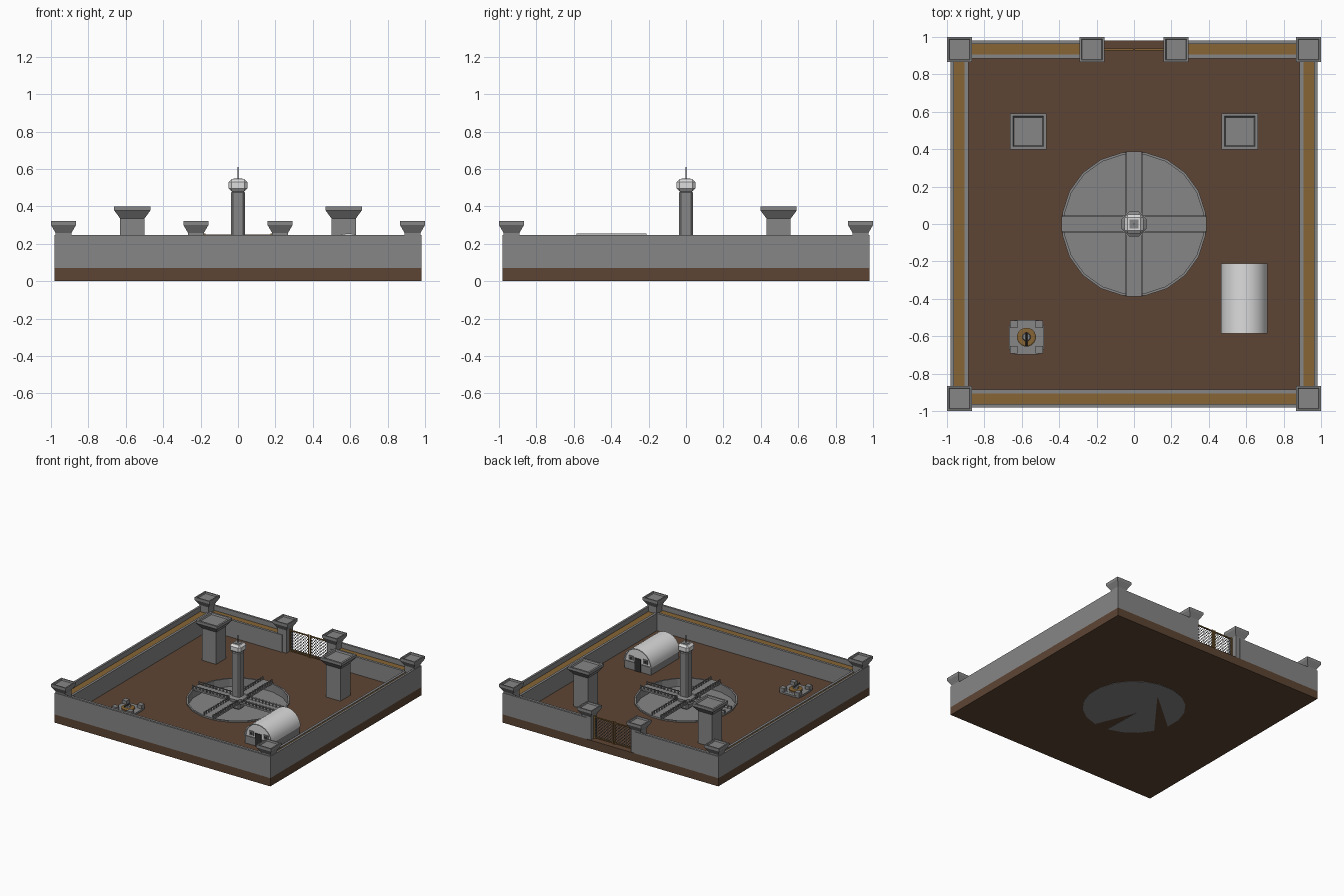
import bpy, bmesh, math
from mathutils import Matrix, Vector

if "Cube" in bpy.data.objects:
    bpy.data.objects.remove(bpy.data.objects["Cube"])


def material(name, r, g, b):
    m = bpy.data.materials.new(name)
    m.use_nodes = True
    m.diffuse_color = (r, g, b, 1)
    m.node_tree.nodes["Principled BSDF"].inputs["Base Color"].default_value = (r, g, b, 1)
    return m


STONE = material("stone grey", .24, .24, .24)
EARTH = material("earth brown", .11, .06, .034)
WOOD = material("ochre wood", .24, .13, .035)
PALE = material("pale metal", .72, .72, .72)
WIRE = material("wire grey", .16, .16, .16)
DARK = material("dark opening", .03, .03, .03)


def finish(name, bm, mat, turn=0.0):
    bm.transform(Matrix.Rotation(turn, 4, 'Z'))
    bmesh.ops.recalc_face_normals(bm, faces=bm.faces)
    me = bpy.data.meshes.new(name)
    bm.to_mesh(me)
    bm.free()
    me.materials.append(mat)
    ob = bpy.data.objects.new(name, me)
    bpy.context.collection.objects.link(ob)
    return ob


def add_box(bm, x0, x1, y0, y1, z0, z1):
    m = Matrix.Translation(((x0 + x1) / 2, (y0 + y1) / 2, (z0 + z1) / 2))
    m = m @ Matrix.Diagonal((x1 - x0, y1 - y0, z1 - z0, 1))
    bmesh.ops.create_cube(bm, size=1, matrix=m)


def add_rod(bm, p, q, r):
    p, q = Vector(p), Vector(q)
    d = q - p
    m = Matrix.Translation((p + q) / 2) @ d.to_track_quat('Z', 'Y').to_matrix().to_4x4()
    bmesh.ops.create_cone(bm, cap_ends=True, segments=4, radius1=r, radius2=r,
                          depth=d.length, matrix=m)


def box(name, bounds, mat, turn=0.0, bevel=0.0):
    bm = bmesh.new()
    add_box(bm, *bounds)
    if bevel:
        bmesh.ops.bevel(bm, geom=bm.edges[:], offset=bevel, segments=1, affect='EDGES')
    return finish(name, bm, mat, turn)


def lathe(name, profile, n, mat, x=0.0, y=0.0):
    """Stack n-sided rings of (half width, height), capped at both ends."""
    bm = bmesh.new()
    rings = []
    for half, z in profile:
        r = half / math.cos(math.pi / n)
        angles = [math.tau * (i + .5) / n for i in range(n)]
        rings.append([bm.verts.new((x + r * math.cos(a), y + r * math.sin(a), z)) for a in angles])
    for a, b in zip(rings, rings[1:]):
        for i in range(n):
            j = (i + 1) % n
            bm.faces.new((a[i], a[j], b[j], b[i]))
    bm.faces.new(rings[0])
    bm.faces.new(rings[-1])
    return finish(name, bm, mat)


def extrude(name, pts, axis, start, depth, mat):
    """Extrude a flat outline along Y (points are x, z) or Z (points are x, y)."""
    bm = bmesh.new()
    if axis == 'Y':
        verts = [bm.verts.new((a, start, b)) for a, b in pts]
        step = Vector((0, depth, 0))
    else:
        verts = [bm.verts.new((a, b, start)) for a, b in pts]
        step = Vector((0, 0, depth))
    face = bm.faces.new(verts)
    out = bmesh.ops.extrude_face_region(bm, geom=[face], use_keep_orig=True)
    bmesh.ops.translate(bm, vec=step, verts=[v for v in out["geom"] if isinstance(v, bmesh.types.BMVert)])
    return finish(name, bm, mat)


# Ground slab with a round pit
GROUND = .07
slab = box("ground_slab", (-.98, .98, -.98, .98, .002, GROUND), EARTH)
cutter = lathe("pit_cutter", [(.38, .006), (.38, .2)], 20, EARTH)
mod = slab.modifiers.new("pit", 'BOOLEAN')
mod.operation, mod.object, mod.solver = 'DIFFERENCE', cutter, 'EXACT'
bpy.context.view_layer.objects.active = slab
bpy.ops.object.modifier_apply(modifier="pit")
bpy.data.objects.remove(cutter)
lathe("pit_lining", [(.383, .01), (.383, .08), (.37, .08), (.37, .014)], 20, STONE)

# Underside of the pit, with two wedges missing
notches = {14: (-.07, -.06), 10: (-.03, .24)}
outline = []
for i in range(20):
    a = math.tau * (i + .5) / 20
    outline.append((.388 * math.cos(a), .388 * math.sin(a)))
    if i in notches:
        outline.append(notches[i])
extrude("pit_underside", outline, 'Z', 0, .002, STONE)

# Perimeter walls: body, parapet, inner lip and wooden walkway
full = [(-.98, .98)]
sides = {"front": (0, full), "right": (1, full), "back": (2, [(-.98, -.22), (.22, .98)]), "left": (3, full)}
for side, (k, spans) in sides.items():
    for a, b in spans:
        t = k * math.pi / 2
        inner_a = a + .094 if a == -.98 else a
        inner_b = b - .094 if b == .98 else b
        box(side + "_wall", (a, b, -.98, -.886, GROUND - .001, .2), STONE, t)
        box(side + "_parapet", (a, b, -.98, -.963, .2, .247), STONE, t)
        box(side + "_lip", (inner_a, inner_b, -.906, -.886, .2, .212), STONE, t)
        box(side + "_walkway", (inner_a, inner_b, -.963, -.906, .2, .206), WOOD, t)


# Flared posts with dished tops
def post(name, x, y, body, top, z):
    lathe(name, [(body, GROUND), (body, z - .065), (top, z - .022), (top, z),
                 (top * .84, z), (top * .78, z - .012)], 4, STONE, x, y)


for sx, tag in ((1, "left"), (-1, "right")):
    post("front_post_" + tag, sx * .933, -.933, .042, .067, .322)
    post("back_post_" + tag, sx * .933, .933, .042, .067, .322)
    post("gate_post_" + tag, sx * .225, .933, .042, .067, .322)
    post("tall_pillar_" + tag, sx * .565, .495, .065, .097, .4)

# Gate leaves with wire mesh
Z0, Z1, GY = .08, .245, .932
for sx, tag in ((1, "left"), (-1, "right")):
    x0, x1 = sorted((sx * .004, sx * .183))
    bm = bmesh.new()
    for x in (x0, x1 - .01):
        add_box(bm, x, x + .01, GY - .005, GY + .005, GROUND, .255)
    for z in (Z0, Z1):
        add_box(bm, x0, x1, GY - .005, GY + .005, z - .004, z + .004)
    finish("gate_frame_" + tag, bm, WOOD)
    bm = bmesh.new()
    w, h = x1 - x0, Z1 - Z0
    for i in range(1, 14):
        c = i * (w + h) / 14
        u0, u1 = max(0, c - h), min(w, c)
        add_rod(bm, (x0 + u0, GY, Z0 + c - u0), (x0 + u1, GY, Z0 + c - u1), .002)
        add_rod(bm, (x1 - u0, GY, Z0 + c - u0), (x1 - u1, GY, Z0 + c - u1), .002)
    finish("gate_mesh_" + tag, bm, WIRE)

# Central tower
box("tower_shaft", (-.038, .038, -.038, .038, .012, .485), STONE, bevel=.012)
lathe("tower_collar", [(.05, .075), (.066, .088), (.066, .108), (.048, .118)], 8, STONE)
box("tower_cap", (-.05, .05, -.05, .05, .48, .545), PALE, bevel=.016)
box("tower_hatch", (-.024, .024, -.024, .024, .545, .549), STONE)
bm = bmesh.new()
add_rod(bm, (0, 0, .54), (0, 0, .61), .003)
finish("tower_antenna", bm, WIRE)

# Four bridges with railings
for k in range(4):
    t = k * math.pi / 2
    box("bridge_deck", (.04, .388, -.045, .045, .072, .086), STONE, t)
    bm = bmesh.new()
    for y in (-.042, .042):
        add_box(bm, .06, .385, y - .003, y + .003, .104, .109)
        for i in range(11):
            x = .07 + i * .031
            add_box(bm, x - .004, x + .004, y - .004, y + .004, .085, .113)
    finish("bridge_railing", bm, STONE, t)

# Arched hut
HX, HZ, R = .59, .13, .125


def arc(r, n=16):
    return [(HX + r * math.cos(math.pi * i / n), HZ + r * math.sin(math.pi * i / n)) for i in range(n + 1)]


roof = extrude("hut_roof", arc(R) + arc(R - .007)[::-1], 'Y', -.585, .375, PALE)
bpy.ops.object.select_all(action='DESELECT')
roof.select_set(True)
bpy.context.view_layer.objects.active = roof
bpy.ops.object.shade_smooth_by_angle(angle=math.radians(30))
box("hut_base", (HX - .12, HX + .12, -.578, -.217, GROUND, HZ + .002), STONE)
extrude("hut_end_walls", arc(R - .008), 'Y', -.57, .345, PALE)
for y, tag in ((-.57, "front"), (-.225, "back")):
    s = -1 if tag == "front" else 1
    y0, y1 = sorted((y, y + s * .007))
    box("hut_door_" + tag, (HX - .028, HX + .028, y0 + s * .006, y1 + s * .006, GROUND, .175), DARK)
    for x in (-.065, .065):
        box("hut_window_" + tag, (HX + x - .02, HX + x + .02, y0, y1, .145, .18), STONE)
        box("hut_vent_" + tag, (HX + x - .012, HX + x + .012, y0 - .001, y1 + .001, .15, .172), DARK)

# Small gun emplacement
EX, EY = -.575, -.605
bm = bmesh.new()
add_box(bm, EX - .093, EX + .093, EY - .065, EY + .065, GROUND - .001, .084)
add_box(bm, EX - .065, EX + .065, EY - .093, EY + .093, GROUND - .001, .083)
for sx in (-1, 1):
    for sy in (-1, 1):
        cx, cy = EX + sx * .068, EY + sy * .068
        add_box(bm, cx - .02, cx + .02, cy - .02, cy + .02, GROUND, .112)
finish("emplacement_base", bm, STONE)
lathe("emplacement_turntable", [(.05, .08), (.05, .094), (.043, .098)], 16, WOOD, EX, EY)
lathe("gun_mount", [(.024, .09), (.018, .112)], 8, STONE, EX, EY)
bm = bmesh.new()
add_rod(bm, (EX, EY + .025, .112), (EX, EY - .05, .118), .006)
finish("gun_barrel", bm, DARK)
